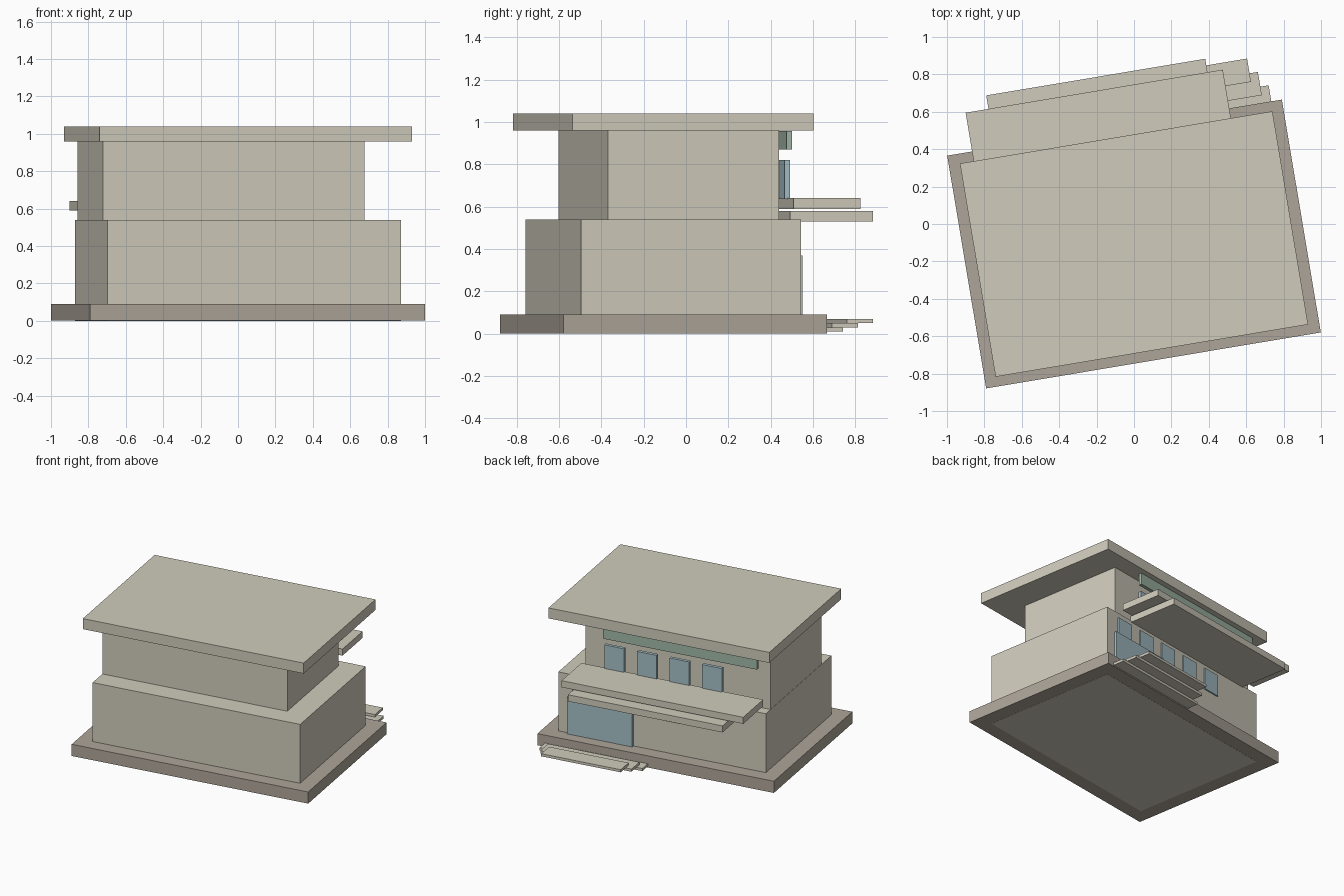
import bpy, bmesh
from math import radians
from mathutils import Matrix, Vector

cube = bpy.data.objects.get("Cube")
if cube:
    bpy.data.objects.remove(cube, do_unlink=True)


def material(name, rgb):
    m = bpy.data.materials.new(name)
    m.use_nodes = True
    m.diffuse_color = (*rgb, 1)
    m.node_tree.nodes["Principled BSDF"].inputs["Base Color"].default_value = (*rgb, 1)
    return m


plaster = material("pale plaster", (0.63, 0.60, 0.50))
stone = material("grey brown stone", (0.42, 0.375, 0.32))
glass = material("blue glass", (0.38, 0.53, 0.58))
green = material("sage green", (0.36, 0.48, 0.39))

# The whole house is turned slightly about the plinth centre
PLACE = Matrix.Translation((0, -0.107, 0)) @ Matrix.Rotation(radians(9.5), 4, "Z")


def box(name, mat, u, v, z):
    """Box from (low, high) ranges along the house's width, depth and height."""
    low, high = Vector((u[0], v[0], z[0])), Vector((u[1], v[1], z[1]))
    size = high - low
    bm = bmesh.new()
    bmesh.ops.create_cube(bm, size=1)
    bmesh.ops.scale(bm, vec=size, verts=bm.verts)
    mesh = bpy.data.meshes.new(name)
    bm.to_mesh(mesh)
    bm.free()
    mesh.materials.append(mat)
    ob = bpy.data.objects.new(name, mesh)
    ob.matrix_world = PLACE @ Matrix.Translation((low + high) / 2)
    bpy.context.collection.objects.link(ob)
    return ob


# Main masses
box("plinth", stone, (-0.907, 0.907), (-0.631, 0.631), (0.001, 0.09))
box("ground_floor", plaster, (-0.796, 0.796), (-0.527, 0.527), (0, 0.54))
box("upper_floor", plaster, (-0.794, 0.623), (-0.37, 0.45), (0.53, 0.97))
box("roof", plaster, (-0.847, 0.847), (-0.578, 0.578), (0.96, 1.04))

# Balcony and entrance canopy at the back
box("balcony", plaster, (-0.772, 0.622), (0.52, 0.841), (0.59, 0.64))
box("canopy", plaster, (-0.648, 0.539), (0.517, 0.914), (0.53, 0.58))

# Entrance door and staggered steps
box("door", glass, (0.22, 0.72), (0.51, 0.546), (0.09, 0.37))
for i in range(3):
    half, start = 0.395 - 0.045 * i, 0.592 + 0.08 * i
    box(f"step_{i + 1}", plaster, (0.455 - half, 0.455 + half),
        (start, start + 0.126), (0.01 + 0.02 * i, 0.03 + 0.02 * i))

# Rows of windows on both floors
for i in range(5):
    c = -0.305 + 0.23 * i
    box(f"ground_window_{i + 1}", glass, (c - 0.07, c + 0.07), (0.515, 0.537), (0.335, 0.50))
for i in range(4):
    c = -0.385 + 0.25 * i
    box(f"upper_window_{i + 1}", glass, (c - 0.075, c + 0.075), (0.507, 0.532), (0.635, 0.82))

# Green band under the eaves
box("eaves_band", green, (-0.735, 0.446), (0.516, 0.541), (0.87, 0.957))
